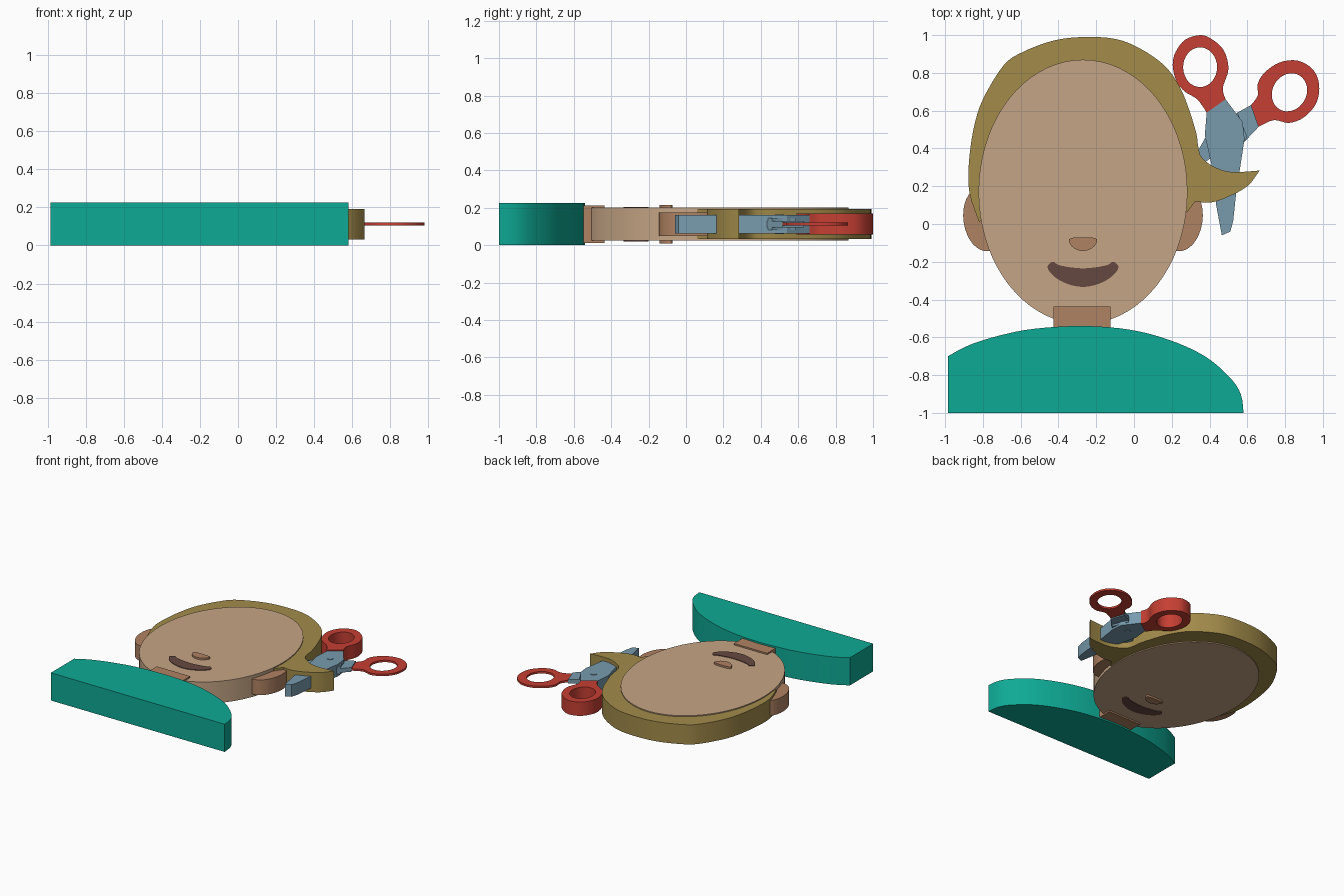
import bpy, bmesh
from math import sin, cos, pi, radians

default = bpy.data.objects.get("Cube")
if default:
    bpy.data.objects.remove(default, do_unlink=True)

MID = 0.112  # shared middle plane of the layered pieces


def material(name, red, green, blue):
    """Flat material from display colour values, stored as linear."""
    def linear(c):
        c /= 255
        return c / 12.92 if c < 0.04 else ((c + 0.055) / 1.055) ** 2.4
    colour = (linear(red), linear(green), linear(blue), 1)
    mat = bpy.data.materials.new(name)
    mat.use_nodes = True
    mat.diffuse_color = colour
    shader = mat.node_tree.nodes["Principled BSDF"]
    shader.inputs["Base Color"].default_value = colour
    shader.inputs["Roughness"].default_value = 0.7
    return mat


def ellipse(cx, cy, rx, ry, count=48, tilt=0):
    """Outline of an ellipse, turned by tilt degrees."""
    t = radians(tilt)
    outline = []
    for i in range(count):
        a = 2 * pi * i / count
        u, v = rx * cos(a), ry * sin(a)
        outline.append((cx + u * cos(t) - v * sin(t), cy + u * sin(t) + v * cos(t)))
    return outline


def smooth(points, steps=4):
    """Closed flowing outline through the points; a doubled point is a corner."""
    outline, n = [], len(points)
    for i in range(n):
        a, b, c, d = (points[(i + k) % n] for k in (-1, 0, 1, 2))
        if b == c:
            continue
        for s in range(steps):
            t = s / steps
            outline.append(tuple(
                q + t * ((r - p) + t * ((2 * p - 5 * q + 4 * r - w) + t * (3 * q - p - 3 * r + w))) / 2
                for p, q, r, w in zip(a, b, c, d)))
    return outline


def slab(name, mat, thickness, *outlines, middle=MID):
    """Extrude a filled outline; any further outlines become holes."""
    curve = bpy.data.curves.new(name, "CURVE")
    curve.dimensions = "2D"
    curve.fill_mode = "BOTH"
    curve.extrude = thickness / 2
    for outline in outlines:
        spline = curve.splines.new("POLY")
        spline.points.add(len(outline) - 1)
        for point, (x, y) in zip(spline.points, outline):
            point.co = (x, y, 0, 1)
        spline.use_cyclic_u = True
    obj = bpy.data.objects.new(name, curve)
    bpy.context.collection.objects.link(obj)
    obj.location.z = middle
    bpy.ops.object.select_all(action="DESELECT")
    obj.select_set(True)
    bpy.context.view_layer.objects.active = obj
    bpy.ops.object.convert(target="MESH")
    obj = bpy.context.view_layer.objects.active
    obj.name = name

    # Weld the caps to the walls and make normals consistent
    bm = bmesh.new()
    bm.from_mesh(obj.data)
    bmesh.ops.remove_doubles(bm, verts=bm.verts, dist=0.0001)
    bmesh.ops.recalc_face_normals(bm, faces=bm.faces)
    bm.to_mesh(obj.data)
    bm.free()
    obj.data.materials.clear()
    obj.data.materials.append(mat)
    bpy.ops.object.shade_smooth_by_angle(angle=radians(30))
    return obj


skin = material("light skin", 197, 165, 133)
shade = material("darker skin", 175, 130, 98)
hair_colour = material("golden brown hair", 162, 139, 74)
lip = material("dark brown lips", 101, 73, 64)
teal = material("teal cloth", 14, 170, 149)
red = material("red handle", 197, 63, 51)
steel = material("blue grey steel", 120, 155, 173)

# Shoulders, cut straight along the bottom and on the right side
slab("shirt", teal, 0.225, smooth([
    (-.985, -1), (-.985, -1), (-.985, -.70), (-.985, -.70), (-.87, -.64), (-.71, -.59),
    (-.53, -.555), (-.27, -.54), (-.02, -.56), (.19, -.615), (.375, -.70), (.505, -.81),
    (.565, -.90), (.58, -1), (.58, -1)]), middle=0.1125)

# Head
slab("neck", shade, 0.2, [(-.425, -.6), (-.125, -.6), (-.125, -.437), (-.425, -.437)])
slab("face", skin, 0.176, ellipse(-.27, .17, .553, .70, 72))
for name, side in (("left_ear", 1), ("right_ear", -1)):
    slab(name, shade, 0.124, ellipse(-.27 + side * .525, .025, .108, .17, 32, side * -8))
slab("nose", shade, 0.206, smooth([
    (-.33, -.074), (-.27, -.071), (-.21, -.074), (-.195, -.09), (-.22, -.127),
    (-.27, -.143), (-.32, -.127), (-.345, -.09)]))
slab("mouth", lip, 0.186, smooth([
    (-.43, -.20), (-.39, -.22), (-.27, -.235), (-.15, -.22), (-.11, -.20), (-.082, -.23),
    (-.12, -.28), (-.19, -.318), (-.27, -.333), (-.35, -.318), (-.42, -.28), (-.458, -.23)]))

# Hair cap with a pointed lock flicking out on the left
slab("hair", hair_colour, 0.16, smooth([
    (-.27, .99), (-.43, .97), (-.59, .91), (-.69, .84), (-.80, .66), (-.85, .50),
    (-.875, .31), (-.87, .16), (-.82, .01), (-.82, .01), (-.7, .1), (-.27, .2), (.2, .1),
    (.28, .06), (.28, .06), (.325, .12), (.325, .12), (.40, .113), (.49, .14), (.60, .20),
    (.665, .283), (.665, .283), (.52, .275), (.43, .30), (.36, .35), (.34, .41),
    (.33, .48), (.29, .61), (.24, .73), (.16, .84), (.03, .93), (-.10, .98)]))

# Scissors: wide half with its thick handle
slab("wide_blade", steel, 0.098, [
    (.385, .59), (.485, .66), (.575, .54), (.585, .45), (.54, .155), (.525, .015),
    (.51, -.04), (.465, -.06), (.435, .10), (.41, .315), (.375, .47)])
slab("thick_handle", red, 0.112, smooth([
    (.385, .59), (.385, .59), (.485, .66), (.485, .66), (.47, .72), (.50, .82), (.475, .92),
    (.41, .98), (.35, 1), (.27, .975), (.22, .91), (.205, .84), (.225, .755), (.27, .70),
    (.335, .66)]), ellipse(.35, .83, .09, .105, 32))

# Scissors: narrow half with its thin handle
slab("narrow_blade", steel, 0.064, [
    (.55, .585), (.60, .46), (.57, .42), (.45, .38), (.2, .2), (.15, .25),
    (.34, .39), (.385, .47), (.5, .57)])
slab("narrow_shank", steel, 0.034, [(.62, .63), (.66, .515), (.58, .43), (.53, .58)])
slab("thin_handle", red, 0.016, smooth([
    (.66, .515), (.66, .515), (.62, .63), (.62, .63), (.655, .68), (.655, .74), (.69, .80),
    (.77, .855), (.865, .865), (.945, .82), (.98, .74), (.965, .64), (.90, .565),
    (.82, .535), (.74, .55)]), ellipse(.823, .697, .09, .104, 32, -30))
slab("pivot_pin", steel, 0.106, ellipse(.48, .50, .024, .024, 20))
